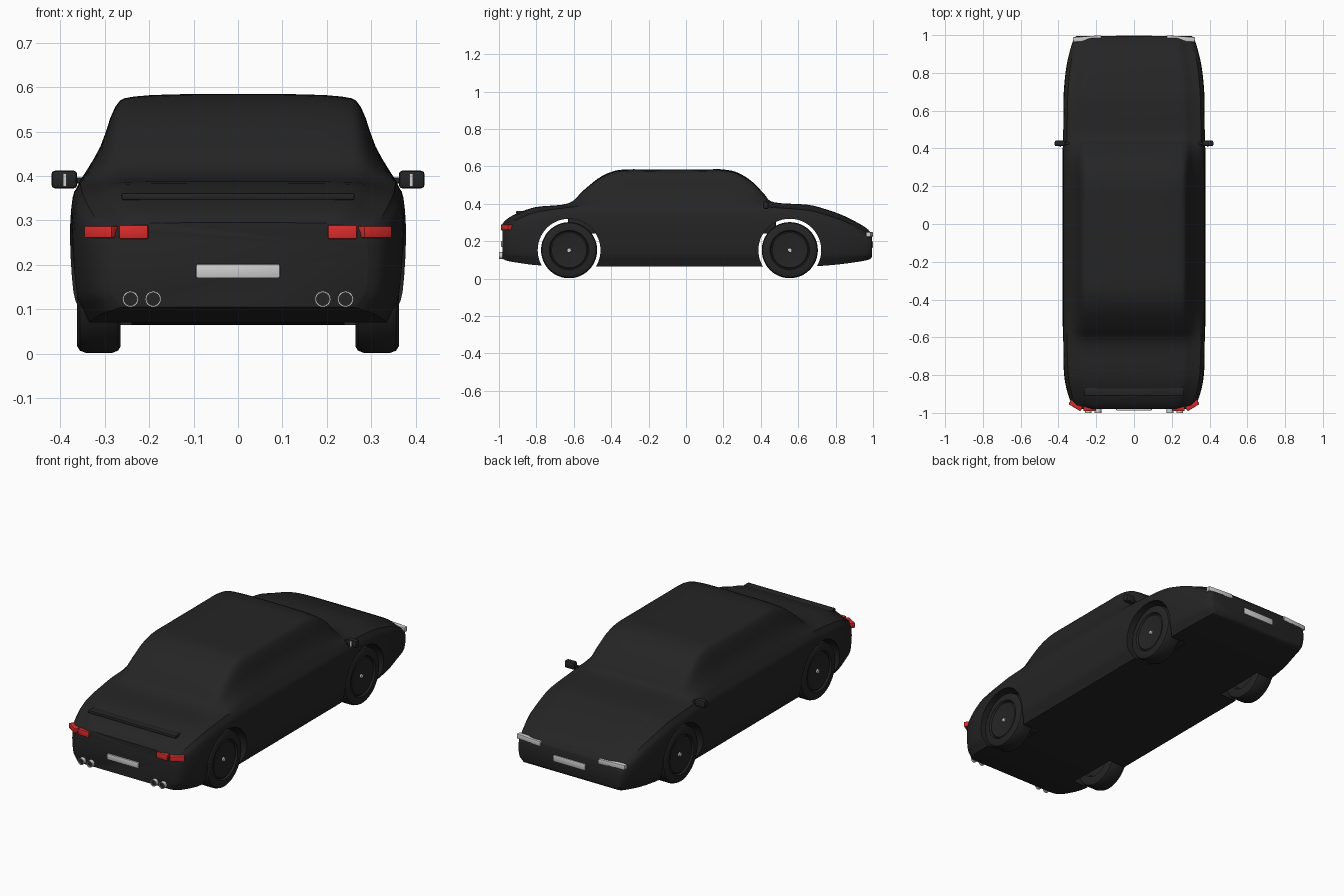
import bpy, bmesh, math
from mathutils import Vector, Matrix

cube = bpy.data.objects.get("Cube")
if cube:
    bpy.data.objects.remove(cube, do_unlink=True)

parts = []


def material(name, *rgb):
    m = bpy.data.materials.new(name)
    m.use_nodes = True
    m.diffuse_color = (*rgb, 1)
    m.node_tree.nodes["Principled BSDF"].inputs["Base Color"].default_value = (*rgb, 1)
    return m


black = material("black paint", .018, .018, .018)
red = material("red lens", .7, .025, .025)
silver = material("light grey", .62, .62, .62)


def add(name, bm, mat):
    bmesh.ops.recalc_face_normals(bm, faces=bm.faces)
    mesh = bpy.data.meshes.new(name)
    bm.to_mesh(mesh)
    bm.free()
    mesh.materials.append(mat)
    ob = bpy.data.objects.new(name, mesh)
    bpy.context.collection.objects.link(ob)
    parts.append(ob)
    return ob


def box(name, loc, size, mat, turn=0, bevel=.004):
    bm = bmesh.new()
    bmesh.ops.create_cube(bm, size=1)
    bmesh.ops.scale(bm, vec=size, verts=bm.verts)
    if bevel:
        bmesh.ops.bevel(bm, geom=bm.edges[:], offset=bevel, segments=2,
                        affect='EDGES', profile=.5)
    bm.transform(Matrix.Translation(loc) @ Matrix.Rotation(turn, 4, 'Z'))
    return add(name, bm, mat)


def lathe(name, profile, loc, axis, mat, steps=48):
    """Spin (radius, depth) points about the given axis."""
    bm = bmesh.new()
    vs = [bm.verts.new((r, 0, d)) for r, d in profile]
    es = [bm.edges.new(p) for p in zip(vs, vs[1:])]
    bmesh.ops.spin(bm, geom=vs + es, cent=(0, 0, 0), axis=(0, 0, 1),
                   angle=math.tau, steps=steps)
    bmesh.ops.remove_doubles(bm, verts=bm.verts, dist=1e-5)
    turn = Vector((0, 0, 1)).rotation_difference(Vector(axis)).to_matrix().to_4x4()
    bm.transform(Matrix.Translation(loc) @ turn)
    return add(name, bm, mat)


def smooth_path(points, n):
    """Catmull-Rom curve through points of any dimension."""
    p = [points[0]] + points + [points[-1]]
    out = []
    for a, b, c, d in zip(p, p[1:], p[2:], p[3:]):
        for k in range(n):
            t = k / n
            out.append([q + .5 * t * (r - o + t * (2 * o - 5 * q + 4 * r - s
                        + t * (3 * (q - r) + s - o))) for o, q, r, s in zip(a, b, c, d)])
    return out + [list(points[-1])]


# Body stations: y, top height, shoulder height, bottom height, half width
stations = [
    (-.98, .295, .272, .105, .29), (-.955, .32, .29, .095, .325),
    (-.9, .35, .318, .085, .35), (-.8, .383, .355, .072, .37),
    (-.63, .402, .38, .065, .377), (-.55, .47, .388, .065, .378),
    (-.47, .535, .39, .065, .378), (-.4, .57, .39, .065, .378),
    (-.33, .583, .39, .065, .378), (-.2, .584, .39, .065, .378),
    (.1, .584, .39, .065, .378), (.2, .583, .39, .065, .378),
    (.28, .565, .39, .065, .378), (.36, .513, .388, .065, .378),
    (.42, .45, .385, .065, .377), (.47, .408, .38, .065, .377),
    (.65, .395, .365, .065, .374), (.75, .37, .34, .07, .368),
    (.85, .333, .305, .08, .355), (.95, .28, .25, .095, .33),
    (.985, .25, .23, .105, .315), (.995, .235, .215, .12, .305)]
# Half sections as (width share, height share), below and above the shoulder
lower = [(.9, 0), (.94, .1), (.98, .23), (1, .6), (.985, .88), (.94, 1)]
upper = [(.82, 1.39), (.73, 1.855), (.62, 1.97), (.27, 2), (0, 2)]
section = [(0, 0), (.5, 0)] + smooth_path(lower + upper, 3)

# Body shell lofted through the stations
bm = bmesh.new()
rings = []
for y, top, belt, low, w in smooth_path(stations, 4):
    half = []
    for sx, sz in section:
        z = low + sz * (belt - low) if sz <= 1 else belt + (sz - 1) * (top - belt)
        half.append((sx * w, z))
    loop = half + [(-x, z) for x, z in half[-2:0:-1]]
    rings.append([bm.verts.new((x, y, z)) for x, z in loop])
for a, b in zip(rings, rings[1:]):
    for i in range(len(a)):
        j = (i + 1) % len(a)
        bm.faces.new((a[i], a[j], b[j], b[i]))
bm.faces.new(rings[0])
bm.faces.new(rings[-1])
body = add("body", bm, black)

# Wheel arches cut into the shell, open on the inner side
axles = {"rear": -.625, "front": .555}
wheel_z, arch_inner = .152, .24
cutters = []
for y in axles.values():
    for s in (-1, 1):
        bm = bmesh.new()
        bmesh.ops.create_cone(bm, cap_ends=True, segments=64, radius1=.168,
                              radius2=.168, depth=.3)
        bm.transform(Matrix.Translation((s * (arch_inner + .15), y, wheel_z))
                     @ Matrix.Rotation(math.pi / 2, 4, 'Y'))
        cutter = add("arch_cutter", bm, black)
        parts.remove(cutter)
        cutter.hide_render = True
        cutters.append(cutter)
        mod = body.modifiers.new("arch", 'BOOLEAN')
        mod.operation, mod.solver, mod.object = 'DIFFERENCE', 'EXACT', cutter
bpy.context.view_layer.update()
shell = bpy.data.meshes.new_from_object(
    body.evaluated_get(bpy.context.evaluated_depsgraph_get()))
body.modifiers.clear()
bm = bmesh.new()
bm.from_mesh(shell)
caps = [f for f in bm.faces
        if all(abs(abs(v.co.x) - arch_inner) < 1e-4 for v in f.verts)]
bmesh.ops.delete(bm, geom=caps, context='FACES')
bm.to_mesh(shell)
bm.free()
body.data = shell
for cutter in cutters:
    bpy.data.objects.remove(cutter, do_unlink=True)

# Cabin tub hidden inside the shell
box("cabin_tub", (0, -.075, .295), (.4, 1.11, .11), black)

# Wheels: rounded tyre, stepped rim, bright hub cap
tyre = [(0, -.03), (.09, -.03), (.1, -.049), (.135, -.049), (.145, -.043),
        (.15, -.03), (.15, .03), (.145, .043), (.135, .049), (.106, .049),
        (.1, .04), (.094, .044), (.04, .036), (0, .036)]
for end, y in axles.items():
    for side, s in (("left", 1), ("right", -1)):
        lathe(f"{end}_{side}_wheel", tyre, (s * .313, y, wheel_z), (s, 0, 0), black)
        lathe(f"{end}_{side}_hub", [(0, .044), (.01, .044), (.012, .03)],
              (s * .313, y, wheel_z), (s, 0, 0), silver, 16)

# Paired fittings
for side, s in (("left", 1), ("right", -1)):
    box(f"{side}_tail_light_inner", (s * .235, -.972, .274), (.066, .036, .032), red)
    box(f"{side}_tail_light_outer", (s * .306, -.957, .274), (.074, .036, .028),
        red, s * .55)
    box(f"{side}_headlight", (s * .248, .981, .236), (.15, .026, .026),
        silver, -s * .07)
    box(f"{side}_mirror", (s * .391, .427, .392), (.058, .03, .04), black, 0, .008)
    box(f"{side}_mirror_arm", (s * .358, .427, .39), (.03, .014, .014), black)
    box(f"{side}_mirror_glass", (s * .39, .411, .391), (.008, .006, .03), silver, 0, 0)
    # Twin tailpipes with dark bores
    for n, x in (("inner", .191), ("outer", .242)):
        lathe(f"{side}_{n}_tailpipe",
              [(.018, -.06), (.018, 0), (.0145, 0), (.0145, -.02)],
              (s * x, -1, .123), (0, -1, 0), silver, 24)
        lathe(f"{side}_{n}_pipe_bore", [(0, -.006), (.0145, -.006)],
              (s * x, -1, .123), (0, -1, 0), black, 24)

# Centre fittings
box("rear_plate", (0, -.982, .186), (.188, .012, .032), silver, 0, .003)
box("front_plate", (0, .994, .182), (.19, .01, .034), silver, 0, .003)
box("rear_spoiler", (0, -.887, .354), (.525, .042, .016), black)

# Smooth shading with sharp corners kept
bpy.ops.object.select_all(action='DESELECT')
for ob in parts:
    ob.select_set(True)
bpy.context.view_layer.objects.active = body
bpy.ops.object.shade_smooth_by_angle(angle=math.radians(35))
